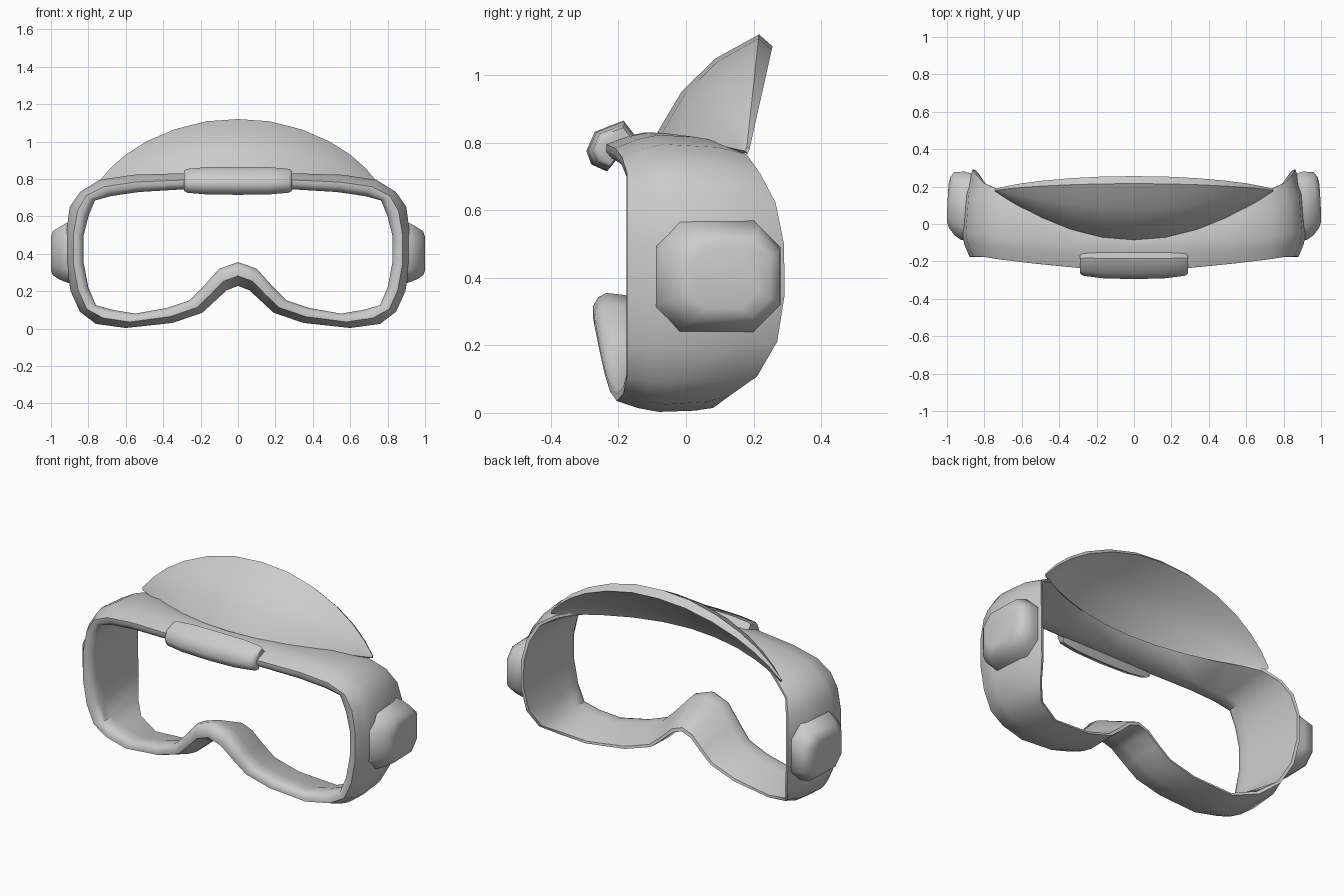
import bpy, bmesh
from math import radians
from mathutils import Vector

if "Cube" in bpy.data.objects:
    bpy.data.objects.remove(bpy.data.objects["Cube"])


def loft(name, rings, closed=False, angle=45):
    """Skin closed cross-sections; either join the last to the first or cap the ends."""
    bm = bmesh.new()
    vs = [[bm.verts.new(p) for p in r] for r in rings]
    n, m = len(vs), len(vs[0])
    for i in range(n if closed else n - 1):
        a, b = vs[i], vs[(i + 1) % n]
        for j in range(m):
            k = (j + 1) % m
            bm.faces.new((a[j], a[k], b[k], b[j]))
    if not closed:
        bm.faces.new(vs[0])
        bm.faces.new(vs[-1][::-1])
    bmesh.ops.recalc_face_normals(bm, faces=bm.faces)
    me = bpy.data.meshes.new(name)
    bm.to_mesh(me)
    bm.free()
    ob = bpy.data.objects.new(name, me)
    bpy.context.collection.objects.link(ob)
    bpy.ops.object.select_all(action='DESELECT')
    ob.select_set(True)
    bpy.context.view_layer.objects.active = ob
    bpy.ops.object.shade_smooth_by_angle(angle=radians(angle))
    return ob


# Goggle frame: inner opening x,z / outer shell x,z / front y, back y / back pull-in
stations = [
    (0, .75, 0, .83, -.25, -.06, .1),
    (.28, .745, .30, .83, -.24, -.03, .1),
    (.53, .73, .56, .822, -.215, .075, .15),
    (.68, .708, .74, .795, -.195, .18, .35),
    (.765, .685, .845, .73, -.18, .22, .5),
    (.80, .60, .90, .65, -.18, .265, .55),
    (.825, .50, .92, .50, -.18, .29, .6),
    (.825, .35, .92, .35, -.18, .292, .6),
    (.80, .22, .895, .20, -.18, .27, .55),
    (.76, .125, .845, .09, -.18, .21, .5),
    (.67, .10, .76, .025, -.19, .13, .35),
    (.55, .08, .60, .003, -.21, .08, .15),
    (.38, .11, .35, .03, -.23, .06, .1),
    (.26, .15, .19, .085, -.245, .05, .05),
    (.19, .22, .12, .15, -.26, .045, .0),
    (.10, .32, .06, .205, -.275, .04, .0),
    (0, .355, 0, .228, -.28, .04, .0),
]


def frame_section(s, side):
    xi, zi, xo, zo, yf, yb, tb = s

    def pt(t, y):
        return Vector((side * (xo + (xi - xo) * t), y, zo + (zi - zo) * t))
    return [pt(0, yf + .13), pt(.14, yf + .07), pt(.42, yf + .005), pt(.68, yf + .004),
            pt(.9, yf + .02), pt(1, yf + .045), pt(.95, yf + .1),
            pt(tb + .16, yb - .004), pt(tb, yb), pt(tb * .3, yf + .13 + (yb - yf - .13) * .65)]


rings = [frame_section(s, 1) for s in stations]
rings += [frame_section(s, -1) for s in stations[-2:0:-1]]
loft("goggle_frame", rings, closed=True)

# Swept-back crest above the brow: (x, top edge z)
arc = [(0, 1.12), (.17, 1.108), (.34, 1.065), (.49, 1.0), (.60, .93), (.68, .86), (.742, .787)]


def crest_section(x, top):
    u = (abs(x) / .742) ** 2
    h = (top - .787) / .333
    ry, rz = -.085 + .26 * u, .83 - .055 * u
    ty = .18 + .036 * h
    a, b = Vector((x, ry, rz)), Vector((x, ty, top))
    bulge = Vector((0, -.03, .03)) * h
    back = Vector((0, .04, -.035)) * (.2 + .8 * h)
    front = [a.lerp(b, t) + bulge * (4 * t * (1 - t)) for t in (0, .33, .66, 1)]
    return front + [p + back for p in reversed(front)]


full = [(-x, z) for x, z in arc[:0:-1]] + arc
loft("crest", [crest_section(x, z) for x, z in full])

# Rounded bar on the brow
bar = [(-.295, .775), (-.27, .832), (-.185, .865), (-.15, .82), (-.235, .715), (-.28, .735)]


def bar_section(x, s, dy):
    return [(x, -.225 + (y + .225) * s + dy, .79 + (z - .79) * s) for y, z in bar]


loft("brow_bar", [bar_section(*p) for p in (
    (-.288, .72, .01), (-.272, .85, .008), (-.17, .97, .003), (0, 1, 0),
    (.17, .97, .003), (.272, .85, .008), (.288, .72, .01))], angle=60)


# Strap pods on both sides, hugging the curve of the shell
def pod_section(x, y0, y1, z0, z1, c, tilt):
    ring = [(y0 + c, z0), (y1 - c, z0), (y1, z0 + c), (y1, z1 - c),
            (y1 - c, z1), (y0 + c, z1), (y0, z1 - c), (y0, z0 + c)]
    return [(side * (x - tilt * max(0, y - .1)), y, z) for y, z in ring]


for side, label in ((1, "right"), (-1, "left")):
    loft("strap_pod_" + label, [pod_section(*r) for r in (
        (.895, -.09, .27, .24, .57, .07, .16),
        (.925, -.085, .28, .25, .56, .07, .12),
        (.96, -.06, .278, .265, .54, .065, 0),
        (.99, -.02, .25, .285, .52, .055, .05),
        (1.0, .01, .215, .31, .49, .05, .08))], angle=60)
